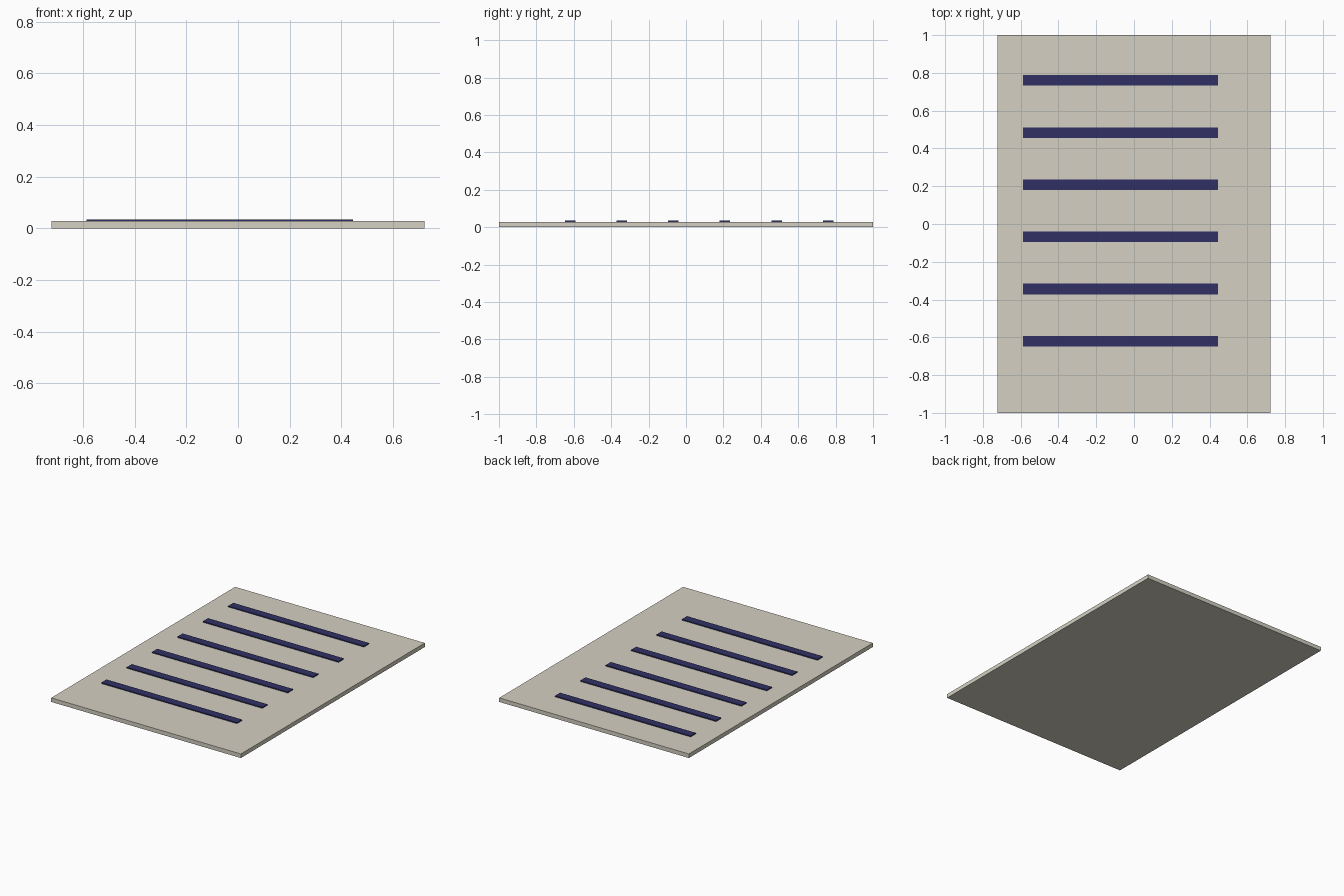
import bpy

if "Cube" in bpy.data.objects:
    bpy.data.objects.remove(bpy.data.objects["Cube"])


def material(name, color):
    mat = bpy.data.materials.new(name)
    mat.diffuse_color = color
    mat.use_nodes = True
    mat.node_tree.nodes["Principled BSDF"].inputs["Base Color"].default_value = mat.diffuse_color
    return mat


def box(name, x, y, z, mat):
    """Box from (min, max) pairs on each axis."""
    spans = (x, y, z)
    bpy.ops.mesh.primitive_cube_add(size=1, location=[(a + b) / 2 for a, b in spans])
    obj = bpy.context.object
    obj.name = name
    obj.scale = [b - a for a, b in spans]
    bpy.ops.object.transform_apply(location=False, rotation=False, scale=True)
    obj.data.materials.append(mat)
    return obj


paper = material("paper", (0.66, 0.63, 0.54, 1))
ink = material("ink", (0.03, 0.03, 0.13, 1))

# Flat sheet
THICK = 0.028
box("sheet", (-0.722, 0.722), (-1, 1), (0, THICK), paper)

# Six raised lines, evenly spaced and set towards the left
for i in range(6):
    y = 0.76 - i * 0.276
    box(f"line_{i + 1}", (-0.587, 0.446), (y - 0.028, y + 0.028), (THICK, 0.035), ink)
